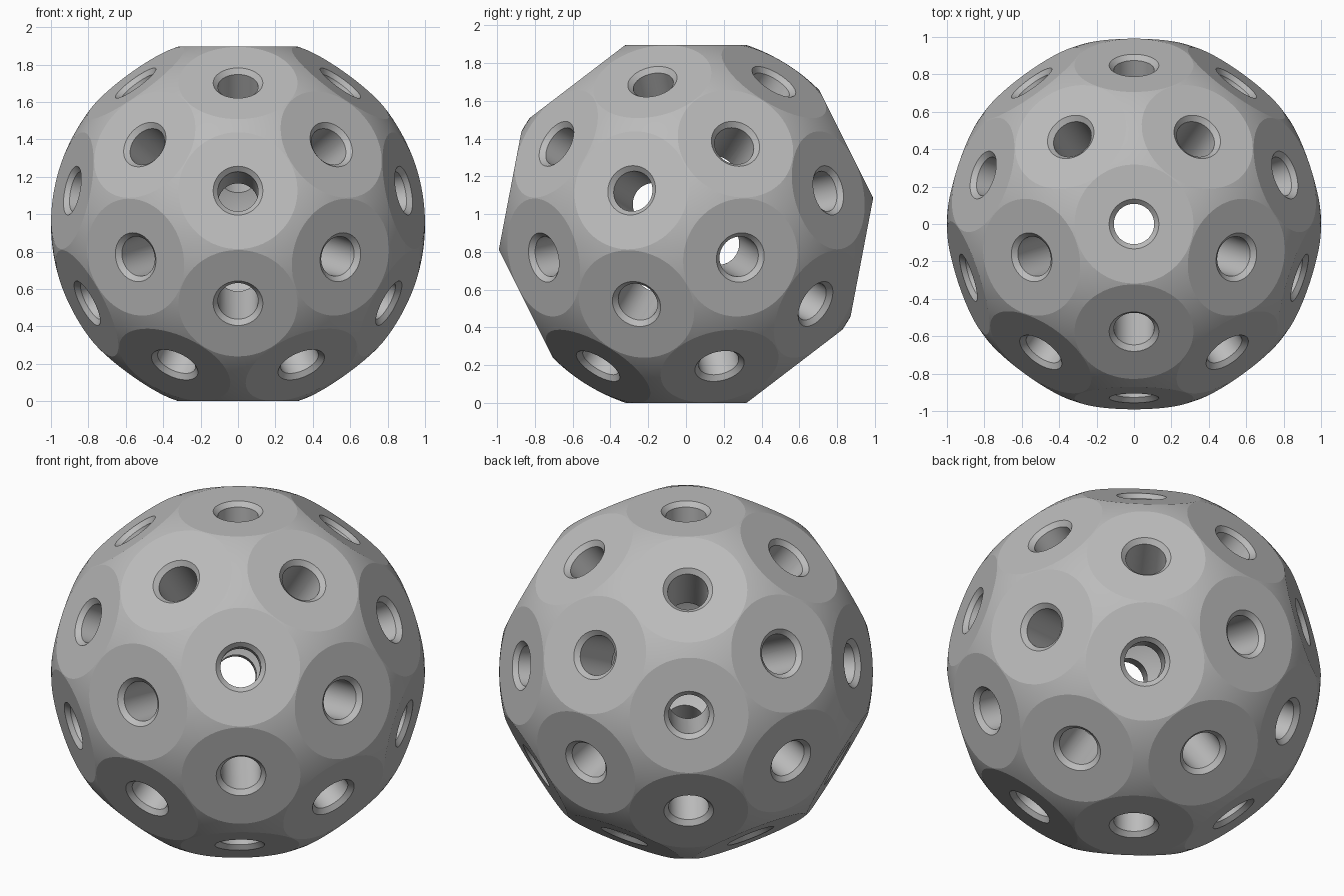
import bpy, bmesh, math
from mathutils import Vector, Matrix

old = bpy.data.objects.get("Cube")
if old:
    bpy.data.objects.remove(old, do_unlink=True)

RADIUS, FLAT, CAVITY = 1.0, 0.948, 0.6
BORE, RIM, CHAMFER = 0.108, 0.133, 0.025

grey = bpy.data.materials.new("matte grey")
grey.use_nodes = True
colour = (0.5, 0.5, 0.5, 1)
grey.diffuse_color = colour
grey.node_tree.nodes["Principled BSDF"].inputs["Base Color"].default_value = colour


def make_object(name, bm):
    bmesh.ops.recalc_face_normals(bm, faces=bm.faces)
    mesh = bpy.data.meshes.new(name)
    bm.to_mesh(mesh)
    bm.free()
    mesh.materials.append(grey)
    obj = bpy.data.objects.new(name, mesh)
    bpy.context.collection.objects.link(obj)
    return obj


def direction(polar, azimuth):
    p, a = math.radians(polar), math.radians(azimuth)
    return Vector((math.sin(p) * math.cos(a), math.sin(p) * math.sin(a), math.cos(p)))


# Hole axes: the corners of an icosahedron and of its dual dodecahedron
axes = [Vector((0, 0, 1))]
for k in range(5):
    axes += [direction(63.435, 90 + 72 * k),
             direction(37.377, -90 + 72 * k),
             direction(79.188, -90 + 72 * k)]
axes += [-a for a in axes]

# Ball with a round flat cut at every axis
bm = bmesh.new()
bmesh.ops.create_icosphere(bm, subdivisions=6, radius=RADIUS)
for axis in axes:
    cut = bmesh.ops.bisect_plane(bm, geom=bm.verts[:] + bm.edges[:] + bm.faces[:],
                                 plane_co=axis * FLAT, plane_no=axis, clear_outer=True)
    rim = [e for e in bm.edges if e.is_boundary]
    bmesh.ops.holes_fill(bm, edges=rim, sides=0)
ball = make_object("ball_shell", bm)

# Hollow inside
bm = bmesh.new()
bmesh.ops.create_icosphere(bm, subdivisions=5, radius=CAVITY)
cavity = make_object("cavity_cutter", bm)

# Countersunk drills, one per axis
bm = bmesh.new()
profile = [(BORE, 0.48), (BORE, FLAT - CHAMFER), (RIM, FLAT), (RIM, 1.1)]
SIDES = 48
for axis in axes:
    turn = axis.to_track_quat('Z', 'Y').to_matrix()
    rings = []
    for r, h in profile:
        rings.append([bm.verts.new(turn @ Vector((r * math.cos(t), r * math.sin(t), h)))
                      for t in (math.tau * i / SIDES for i in range(SIDES))])
    for low, high in zip(rings, rings[1:]):
        for i in range(SIDES):
            j = (i + 1) % SIDES
            bm.faces.new((low[i], low[j], high[j], high[i]))
    bm.faces.new(rings[0][::-1])
    bm.faces.new(rings[-1])
drills = make_object("drill_cutter", bm)

# Cut the cavity, then the holes
bpy.ops.object.select_all(action='DESELECT')
bpy.context.view_layer.objects.active = ball
ball.select_set(True)
for cutter in (cavity, drills):
    mod = ball.modifiers.new(cutter.name, 'BOOLEAN')
    mod.operation, mod.solver, mod.object = 'DIFFERENCE', 'EXACT', cutter
    bpy.ops.object.modifier_apply(modifier=mod.name)
    bpy.data.objects.remove(cutter, do_unlink=True)

# Stand the ball on its lower flat
ball.data.transform(Matrix.Translation((0, 0, FLAT)))
bpy.ops.object.shade_smooth_by_angle(angle=math.radians(10))
